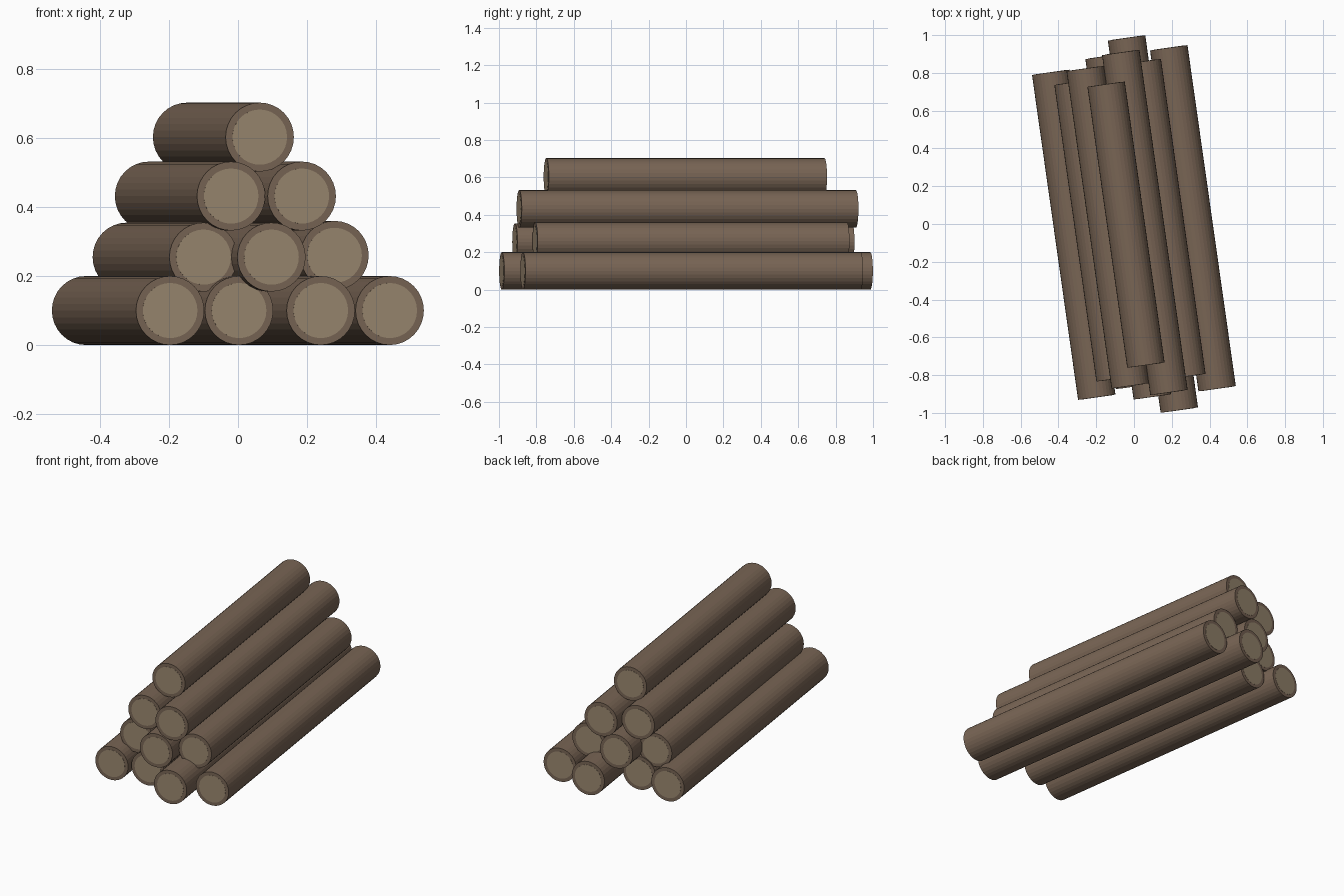
import bpy
from mathutils import Vector

if "Cube" in bpy.data.objects:
    bpy.data.objects.remove(bpy.data.objects["Cube"])

RADIUS, CORE_RADIUS, SIDES = 0.1, 0.08, 32
SLANT = -0.1418   # sideways drift of every log per unit of y


def material(name, rgb):
    m = bpy.data.materials.new(name)
    m.diffuse_color = (*rgb, 1)
    m.use_nodes = True
    m.node_tree.nodes["Principled BSDF"].inputs["Base Color"].default_value = m.diffuse_color
    return m


bark = material("bark", (0.19, 0.13, 0.09))
cut_wood = material("cut_wood", (0.32, 0.245, 0.16))


def cylinder(name, start, end, radius, mat):
    axis = end - start
    bpy.ops.mesh.primitive_cylinder_add(vertices=SIDES, radius=radius, depth=axis.length,
                                        location=(start + end) / 2)
    ob = bpy.context.object
    ob.name = name
    ob.rotation_euler = axis.to_track_quat('Z', 'Y').to_euler()
    ob.data.materials.append(mat)
    return ob


def log(name, x, z, y_front, y_back):
    start = Vector((x, y_front, z))
    end = Vector((x + SLANT * (y_back - y_front), y_back, z))
    along = (end - start).normalized()
    cylinder(name + "_bark", start, end, RADIUS, bark)
    # paler sawn face, barely proud of the bark at each end
    for side, tip, out in (("front", start, -along), ("back", end, along)):
        cylinder(f"{name}_{side}_face", tip - out * 0.01, tip + out * 0.001,
                 CORE_RADIUS, cut_wood)


# Rows from the ground up: front-end x, height, front y, back y
rows = {
    "bottom": [(-0.197, 0.10, -0.917, 0.803), (0.003, 0.10, -0.86, 0.77),
               (0.24, 0.10, -0.985, 0.985), (0.44, 0.10, -0.872, 0.933)],
    "second": [(-0.10, 0.255, -0.82, 0.75), (0.097, 0.255, -0.915, 0.887),
               (0.28, 0.26, -0.807, 0.86)],
    "third": [(-0.02, 0.432, -0.857, 0.823), (0.185, 0.432, -0.892, 0.908)],
    "top": [(0.063, 0.603, -0.747, 0.74)],
}
for row, logs in rows.items():
    for i, spec in enumerate(logs, 1):
        log(f"{row}_log_{i}", *spec)
